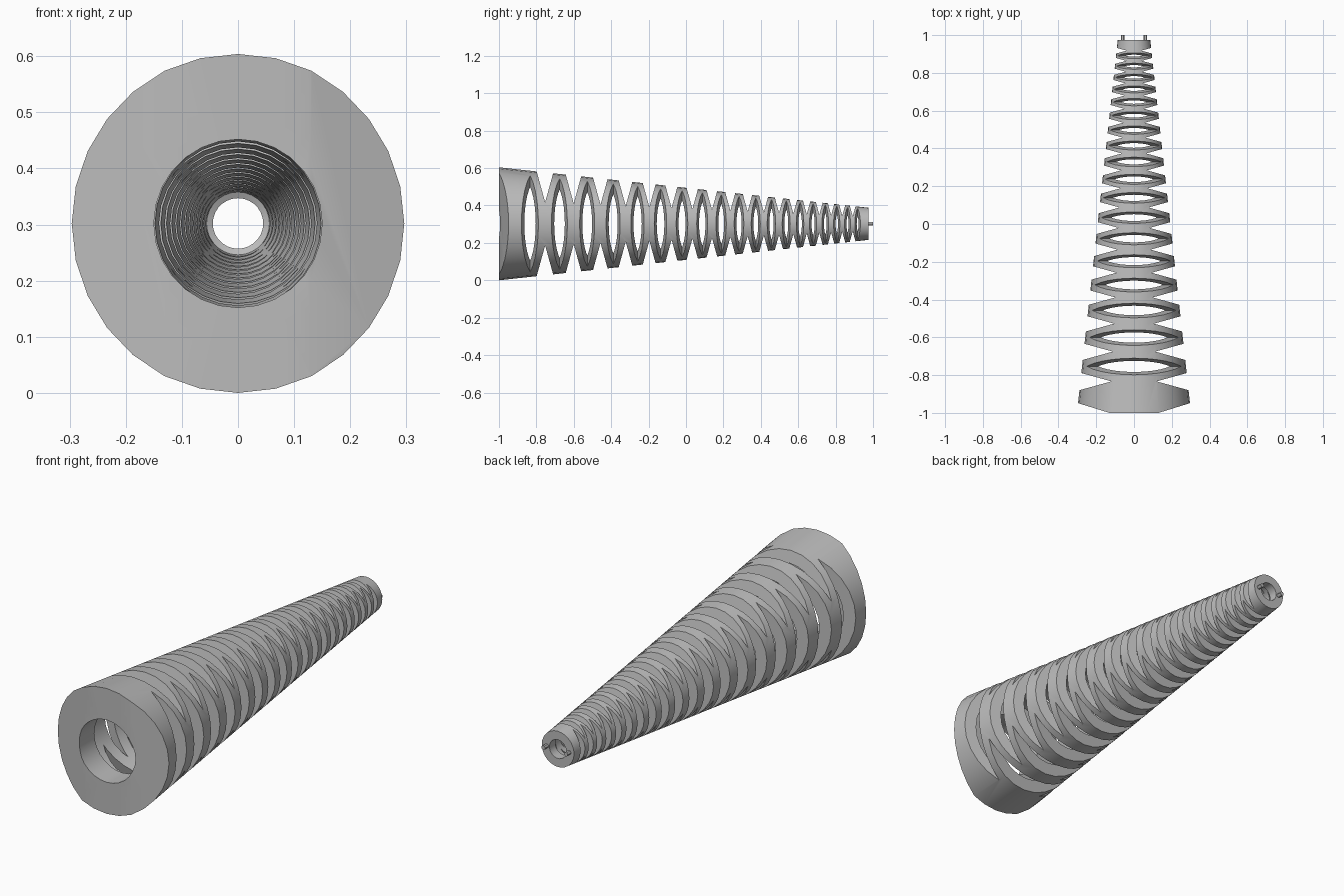
import bpy, bmesh, math
from mathutils import Matrix, Vector

cube = bpy.data.objects.get("Cube")
if cube:
    bpy.data.objects.remove(cube, do_unlink=True)

AXIS_Z = 0.302
SIDES = 28
FRONT_R, BACK_R = 0.302, 0.086
FRONT_Y, BACK_Y = -1.0, 0.975
APEX_DIST = 2.75      # distance from the front to the tip of the full cone
STEP = 0.969          # each slot is this much nearer to the tip

grey = bpy.data.materials.new("plain_grey")
grey.use_nodes = True
grey.diffuse_color = (0.5, 0.5, 0.5, 1)
grey.node_tree.nodes["Principled BSDF"].inputs["Base Color"].default_value = (0.5, 0.5, 0.5, 1)


def outer_radius(y):
    t = (y - FRONT_Y) / (BACK_Y - FRONT_Y)
    return FRONT_R + (BACK_R - FRONT_R) * t


def make_object(name, bm):
    bmesh.ops.recalc_face_normals(bm, faces=bm.faces)
    mesh = bpy.data.meshes.new(name)
    bm.to_mesh(mesh)
    bm.free()
    mesh.materials.append(grey)
    obj = bpy.data.objects.new(name, mesh)
    bpy.context.collection.objects.link(obj)
    return obj


def lathe(name, profile):
    """Revolve a closed (radius, y) profile about the long axis."""
    bm = bmesh.new()
    rings = []
    for r, y in profile:
        ring = []
        for i in range(SIDES):
            a = math.tau * i / SIDES
            ring.append(bm.verts.new((r * math.cos(a), y, AXIS_Z + r * math.sin(a))))
        rings.append(ring)
    for a, b in zip(rings, rings[1:] + rings[:1]):
        for i in range(SIDES):
            j = (i + 1) % SIDES
            bm.faces.new((a[i], a[j], b[j], b[i]))
    return make_object(name, bm)


def add_wedge(bm, y, angle, flare):
    """Triangular prism with its sharp edge inside the cone, opening outward."""
    r = outer_radius(y)
    tip, out, half_len = 0.42 * r, 1.15 * r, 1.3 * r
    half = flare * r * (out - tip) / (r - tip)
    turn = Matrix.Translation((0, y, AXIS_Z)) @ Matrix.Rotation(angle, 4, 'Y')
    ends = []
    for z in (-half_len, half_len):
        ends.append([bm.verts.new(turn @ Vector(p)) for p in
                     ((tip, 0, z), (out, half, z), (out, -half, z))])
    a, b = ends
    bm.faces.new(a)
    bm.faces.new(b[::-1])
    for i in range(3):
        j = (i + 1) % 3
        bm.faces.new((a[i], a[j], b[j], b[i]))


# Hollow tapered sleeve with a narrower bore at each end
sleeve = lathe("ribbed_sleeve", [
    (FRONT_R, FRONT_Y), (BACK_R, BACK_Y), (0.045, BACK_Y), (0.045, 0.93),
    (0.056, 0.925), (0.235, -0.88), (0.15, -0.88), (0.15, FRONT_Y)])

# Wedge slots, alternately through the sides and through top and bottom
for first, base_angle in ((0, 0), (3, math.pi / 2)):
    bm = bmesh.new()
    for n in range(first, 39, 2):
        y = FRONT_Y - 0.001 + APEX_DIST * (1 - STEP ** n)
        for angle in (base_angle, base_angle + math.pi):
            add_wedge(bm, y, angle, 0.18 if n == 0 else 0.16)
    cutter = make_object("slot_cutter", bm)
    cutter.hide_render = True
    mod = sleeve.modifiers.new("slots", 'BOOLEAN')
    mod.operation, mod.solver, mod.object = 'DIFFERENCE', 'EXACT', cutter
    bpy.context.view_layer.objects.active = sleeve
    bpy.ops.object.modifier_apply(modifier=mod.name)
    bpy.data.objects.remove(cutter, do_unlink=True)

# Two small pins on the narrow end
pins = []
for name, x in (("left_pin", 0.06), ("right_pin", -0.06)):
    bm = bmesh.new()
    bmesh.ops.create_cone(
        bm, cap_ends=True, segments=12, radius1=0.01, radius2=0.01, depth=0.05,
        matrix=Matrix.Translation((x, 0.975, AXIS_Z)) @ Matrix.Rotation(math.pi / 2, 4, 'X'))
    pins.append(make_object(name, bm))

# Smooth round surfaces, sharp cut edges
bpy.ops.object.select_all(action='DESELECT')
for obj in [sleeve] + pins:
    obj.select_set(True)
bpy.context.view_layer.objects.active = sleeve
bpy.ops.object.shade_smooth_by_angle(angle=math.radians(30))
